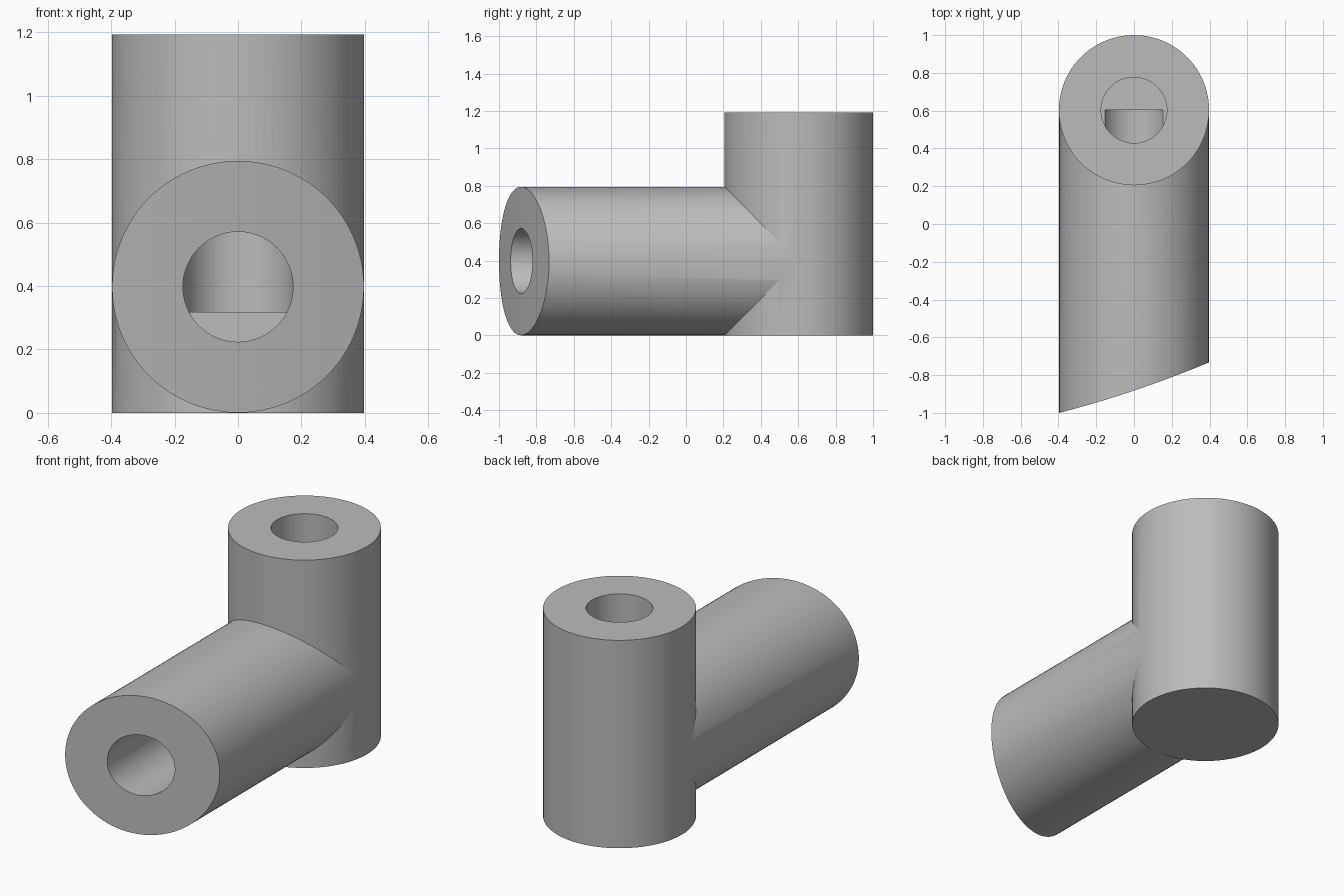
import bpy, bmesh, math
from mathutils import Matrix

if "Cube" in bpy.data.objects:
    bpy.data.objects.remove(bpy.data.objects["Cube"], do_unlink=True)

R = 0.3975            # outer radius of both tubes
HOLE = 0.174          # bore radius
POST_Y = 1 - R        # axis of the upright tube
SEGMENTS = 96

grey = bpy.data.materials.new("plain grey")
grey.use_nodes = True
colour = (0.5, 0.5, 0.5, 1)
grey.diffuse_color = colour
grey.node_tree.nodes["Principled BSDF"].inputs["Base Color"].default_value = colour


def add_object(name, bm):
    bmesh.ops.recalc_face_normals(bm, faces=bm.faces)
    mesh = bpy.data.meshes.new(name)
    bm.to_mesh(mesh)
    bm.free()
    mesh.materials.append(grey)
    obj = bpy.data.objects.new(name, mesh)
    bpy.context.collection.objects.link(obj)
    return obj


def upright_cylinder(name, radius, bottom, top):
    bm = bmesh.new()
    bmesh.ops.create_cone(bm, cap_ends=True, segments=SEGMENTS, radius1=radius,
                          radius2=radius, depth=top - bottom,
                          matrix=Matrix.Translation((0, POST_Y, (bottom + top) / 2)))
    return add_object(name, bm)


def level_cylinder(name, radius, front, back):
    """Cylinder along y whose front end follows y = front(x)."""
    bm = bmesh.new()
    n = SEGMENTS
    rings = [[], []]
    for i in range(n):
        a = 2 * math.pi * i / n
        x, z = radius * math.cos(a), R + radius * math.sin(a)
        rings[0].append(bm.verts.new((x, front(x), z)))
        rings[1].append(bm.verts.new((x, back, z)))
    f, b = rings
    for i in range(n):
        j = (i + 1) % n
        bm.faces.new((f[i], f[j], b[j], b[i]))
    bm.faces.new(b)
    # front end in upright strips, so that the curved cut stays exact
    for i in range(n // 2):
        strip = [f[i], f[i + 1], f[(n - i - 1) % n], f[(n - i) % n]]
        bm.faces.new(list(dict.fromkeys(strip)))
    return add_object(name, bm)


def combine(obj, other, operation):
    mod = obj.modifiers.new(operation.lower(), 'BOOLEAN')
    mod.operation, mod.object, mod.solver = operation, other, 'EXACT'
    bpy.context.view_layer.objects.active = obj
    bpy.ops.object.modifier_apply(modifier=mod.name)
    bpy.data.objects.remove(other, do_unlink=True)


# Upright tube joined to the level tube with its slanted, slightly bowed end
body = upright_cylinder("tube_joint", R, 0, 3 * R)
arm = level_cylinder("level_tube", R - 0.0005,
                     lambda x: -0.882 + 0.337 * x + 0.1 * x * x, POST_Y)
combine(body, arm, 'UNION')

# Bores: one from above, one from the front, meeting inside
combine(body, upright_cylinder("upright_bore", HOLE, 0.318, 1.4), 'DIFFERENCE')
combine(body, level_cylinder("level_bore", HOLE - 0.0005, lambda x: -1.2, POST_Y + 0.002),
        'DIFFERENCE')

# Smooth walls with crisp rims
bpy.ops.object.select_all(action='DESELECT')
body.select_set(True)
bpy.context.view_layer.objects.active = body
bpy.ops.object.shade_smooth_by_angle(angle=math.radians(20))
